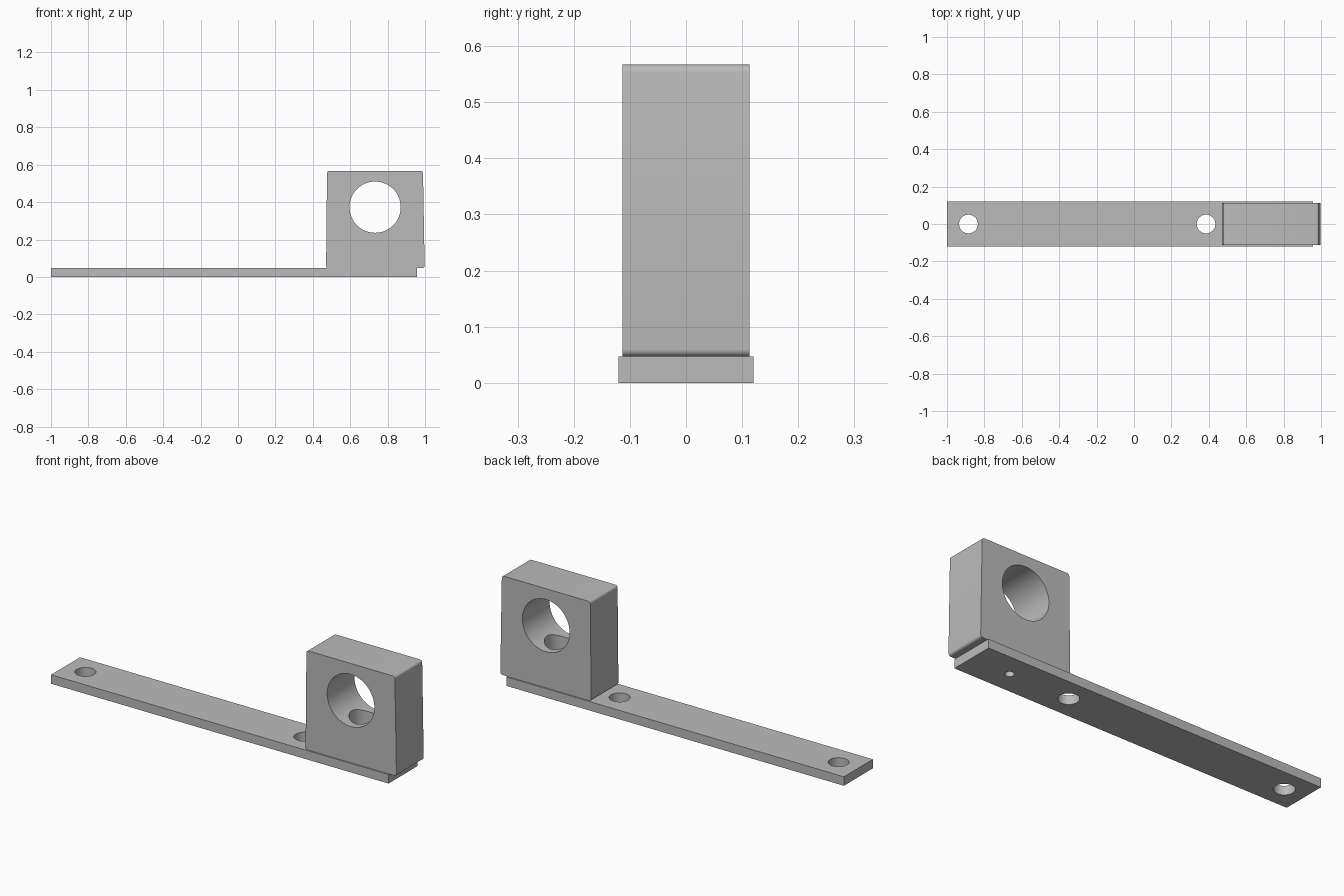
import bpy, bmesh, math
from mathutils import Matrix

if "Cube" in bpy.data.objects:
    bpy.data.objects.remove(bpy.data.objects["Cube"])

grey = bpy.data.materials.new("plain_grey")
grey.use_nodes = True
colour = (0.5, 0.5, 0.5, 1)
grey.diffuse_color = colour
grey.node_tree.nodes["Principled BSDF"].inputs["Base Color"].default_value = colour


def add_object(name, bm):
    bmesh.ops.recalc_face_normals(bm, faces=bm.faces)
    mesh = bpy.data.meshes.new(name)
    bm.to_mesh(mesh)
    bm.free()
    obj = bpy.data.objects.new(name, mesh)
    mesh.materials.append(grey)
    bpy.context.collection.objects.link(obj)
    return obj


def extruded(name, profile, half_depth, radius=0):
    """Extrude an x-z profile along y and round its long edges."""
    bm = bmesh.new()
    face = bm.faces.new([bm.verts.new((x, -half_depth, z)) for x, z in profile])
    geom = bmesh.ops.extrude_face_region(bm, geom=[face])["geom"]
    bmesh.ops.translate(bm, vec=(0, 2 * half_depth, 0),
                        verts=[v for v in geom if isinstance(v, bmesh.types.BMVert)])
    if radius:
        edges = [e for e in bm.edges if abs(e.verts[0].co.y - e.verts[1].co.y) > half_depth]
        bmesh.ops.bevel(bm, geom=edges, offset=radius, segments=5,
                        profile=0.5, affect='EDGES')
    return add_object(name, bm)


def drill(target, name, centre, radius, length, along_y=False):
    """Cut a round hole through the target."""
    bm = bmesh.new()
    matrix = Matrix.Translation(centre)
    if along_y:
        matrix = matrix @ Matrix.Rotation(math.pi / 2, 4, 'X')
    bmesh.ops.create_cone(bm, cap_ends=True, segments=64, radius1=radius,
                          radius2=radius, depth=length, matrix=matrix)
    cutter = add_object(name, bm)
    cutter.hide_render = True
    mod = target.modifiers.new(name, 'BOOLEAN')
    mod.operation = 'DIFFERENCE'
    mod.solver = 'EXACT'
    mod.object = cutter
    bpy.context.view_layer.objects.active = target
    bpy.ops.object.modifier_apply(modifier=name)
    bpy.data.objects.remove(cutter)


# Flat mounting strip with two fixing holes and a screw hole
T = 0.047
plate = extruded("mounting_plate", [(-1, 0), (0.957, 0), (0.957, T), (-1, T)], 0.12)
for x, r in ((-0.885, 0.05), (0.385, 0.05), (0.733, 0.022)):
    drill(plate, "plate_hole", (x, 0, 0), r, 0.3)

# Slightly tapered block with rounded long edges
block = extruded("bored_block", [(0.471, T), (0.998, T), (0.989, 0.567), (0.476, 0.567)],
                 0.113, 0.013)
drill(block, "main_bore", (0.733, 0, 0.373), 0.137, 0.5, along_y=True)
# Recess for the screw head, then the screw hole below it
drill(block, "screw_head_recess", (0.733, 0, 0.24), 0.073, 0.22)
drill(block, "screw_hole", (0.733, 0, 0.1), 0.022, 0.2)

# Smooth round surfaces, keeping hard edges
for obj in (plate, block):
    bpy.ops.object.select_all(action='DESELECT')
    obj.select_set(True)
    bpy.context.view_layer.objects.active = obj
    bpy.ops.object.shade_smooth_by_angle(angle=math.radians(30))
